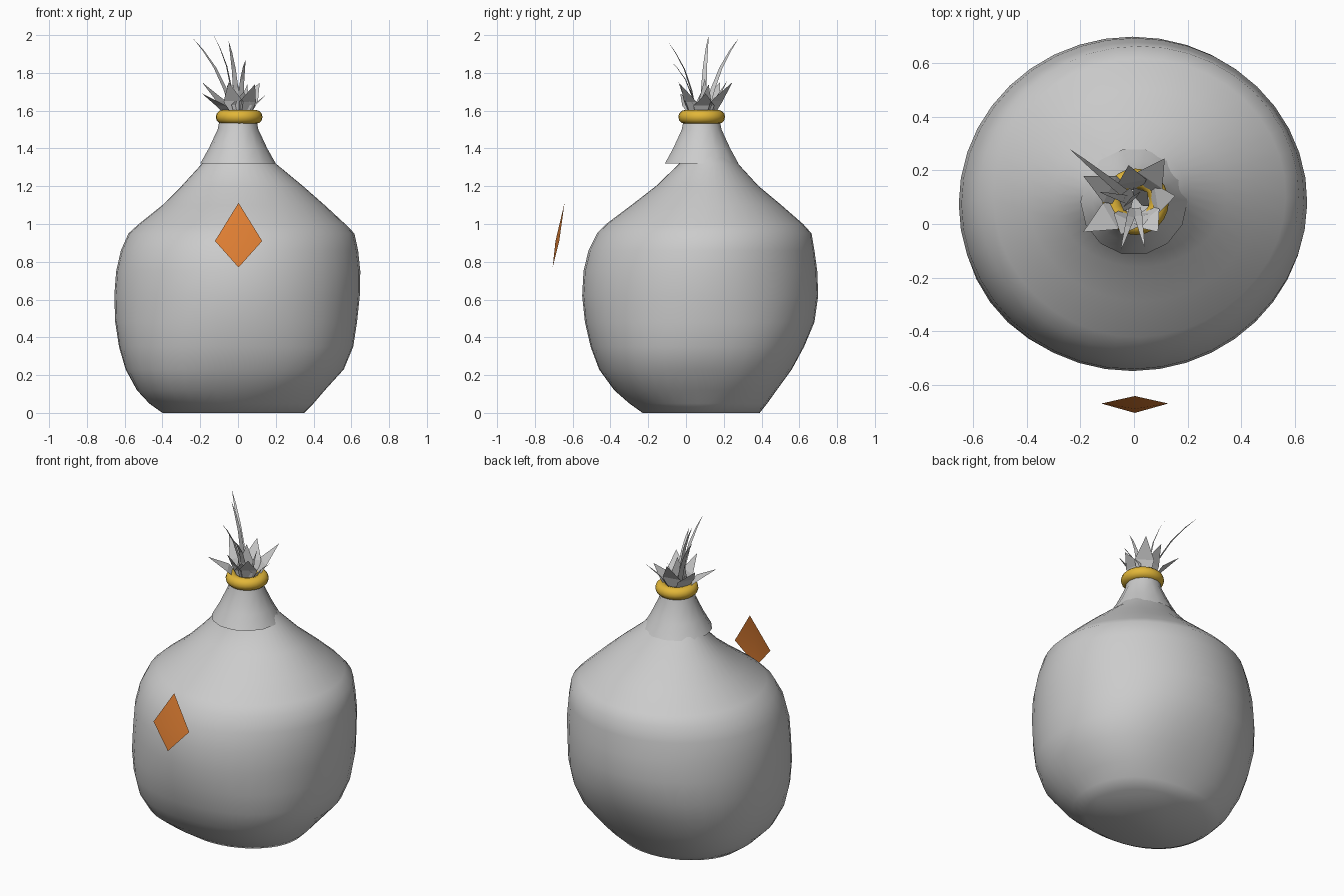
import bpy, bmesh, math
from mathutils import Vector

if "Cube" in bpy.data.objects:
    bpy.data.objects.remove(bpy.data.objects["Cube"])


def material(name, rgb):
    m = bpy.data.materials.new(name)
    m.diffuse_color = (*rgb, 1)
    m.use_nodes = True
    m.node_tree.nodes["Principled BSDF"].inputs["Base Color"].default_value = m.diffuse_color
    return m


GREY = material("cloth grey", (0.60, 0.60, 0.60))
GOLD = material("gold", (0.76, 0.47, 0.04))
ORANGE = material("orange", (0.77, 0.22, 0.035))


def make(name, verts, faces, mat, angle=None):
    me = bpy.data.meshes.new(name)
    me.from_pydata(verts, [], faces)
    me.materials.append(mat)
    ob = bpy.data.objects.new(name, me)
    bpy.context.collection.objects.link(ob)
    if angle:
        bpy.ops.object.select_all(action='DESELECT')
        ob.select_set(True)
        bpy.context.view_layer.objects.active = ob
        bpy.ops.object.shade_smooth_by_angle(angle=math.radians(angle))
    return ob


def loft(name, rings, n, mat, cap=False, angle=45, shape=None):
    """Rings are (z, xmin, xmax, ymin, ymax) ellipses joined bottom to top."""
    verts, faces = [], []
    for z, x0, x1, y0, y1 in rings:
        for i in range(n):
            a = 2 * math.pi * i / n
            k = shape(a, z) if shape else 1
            verts.append(((x0 + x1) / 2 + k * (x1 - x0) / 2 * math.cos(a),
                          (y0 + y1) / 2 + k * (y1 - y0) / 2 * math.sin(a), z))
    for r in range(len(rings) - 1):
        for i in range(n):
            j = (i + 1) % n
            faces.append((r * n + i, r * n + j, r * n + n + j, r * n + n + i))
    if cap:
        faces.append(tuple(reversed(range(n))))
    return make(name, verts, faces, mat, angle)


# Lopsided sack body: squarish and full low down, slimmer at the upper front right
def sag(a, z):
    s = math.sin(2 * a)
    low = min(1, z / 0.08) * max(0, 1 - max(0, z - 0.12) / 0.5)
    high = max(0, 1 - abs(z - 0.9) / 0.3)
    front_right = max(0, math.cos(a + math.pi / 4)) ** 4
    return 1 + low * s * s * (0.08 if s > 0 else 0.05) - 0.03 * high * front_right


loft("sack_body", [
    (0.00, -0.40, 0.35, -0.23, 0.39),
    (0.05, -0.47, 0.40, -0.30, 0.43),
    (0.12, -0.535, 0.46, -0.38, 0.48),
    (0.23, -0.595, 0.56, -0.46, 0.56),
    (0.35, -0.63, 0.61, -0.505, 0.625),
    (0.48, -0.65, 0.63, -0.535, 0.68),
    (0.62, -0.655, 0.645, -0.55, 0.70),
    (0.75, -0.645, 0.65, -0.545, 0.695),
    (0.86, -0.62, 0.64, -0.52, 0.68),
    (0.95, -0.58, 0.62, -0.475, 0.665),
    (1.00, -0.525, 0.57, -0.425, 0.62),
    (1.10, -0.40, 0.46, -0.29, 0.505),
    (1.20, -0.30, 0.345, -0.16, 0.385),
    (1.32, -0.19, 0.20, -0.035, 0.275),
    (1.42, -0.12, 0.12, -0.01, 0.19)], 40, GREY, cap=True, angle=80, shape=sag)

# Flared neck whose hem overhangs the body
NY = 0.083
loft("neck", [(z, -r, r, NY - r, NY + r) for z, r in
              ((1.32, 0.20), (1.40, 0.155), (1.50, 0.108), (1.58, 0.092))],
     14, GREY)

# Gold ring tie
bpy.ops.mesh.primitive_torus_add(major_radius=0.087, minor_radius=0.037,
                                 major_segments=24, minor_segments=12,
                                 location=(0.006, NY, 1.567))
ring = bpy.context.object
ring.name = "neck_ring"
ring.data.materials.append(GOLD)
bpy.ops.object.shade_smooth_by_angle(angle=math.radians(60))

# Thin diamond badge in front, bowed slightly along its middle
make("diamond_badge",
     [(0.003, -0.643, 1.112), (-0.122, -0.671, 0.91), (0.003, -0.706, 0.77),
      (0.128, -0.671, 0.91), (0.003, -0.691, 0.91)],
     [(0, 1, 4), (1, 2, 4), (2, 3, 4), (3, 0, 4)], ORANGE, 60)


# Tuft leaves: pointed strips that bow upwards and lean outwards, facing inwards
def leaf(name, tip, width, base_r, bow, steps):
    axis = Vector((0.005, NY, 0))
    tip = Vector(tip)
    out = tip - axis
    out.z = 0
    out.normalize()
    side = Vector((-out.y, out.x, 0))
    base = axis + out * base_r + Vector((0, 0, 1.56))
    verts, faces = [], []
    for t, w in steps:
        p = base.lerp(tip, t) + (Vector((0, 0, 1)) - out * 0.6) * bow * math.sin(math.pi * t)
        verts += [p - side * width * w, p + side * width * w]
    verts.append(tip)
    n = len(steps)
    for i in range(n - 1):
        faces.append((2 * i, 2 * i + 2, 2 * i + 3, 2 * i + 1))
    faces.append((2 * n - 1, 2 * n - 2, 2 * n))
    return make(name, verts, faces, GREY)


BROAD = [(0, 0.6), (0.4, 1)]
BLADE = [(0, 1), (0.3, 0.95), (0.55, 0.7), (0.8, 0.4)]

short_tips = [(-0.19, 0.18, 1.75), (-0.19, -0.03, 1.69), (0.155, 0.105, 1.69),
              (0.115, 0.245, 1.75), (0.09, -0.03, 1.74), (-0.02, 0.22, 1.76),
              (-0.05, -0.04, 1.75), (0.03, -0.01, 1.70)]
for i, tip in enumerate(short_tips):
    leaf(f"short_leaf_{i + 1}", tip, 0.056, 0.045, 0.015, BROAD)
# Upright leaves in the middle
for i, tip in enumerate([(-0.01, 0.10, 1.77), (0.05, 0.12, 1.74), (-0.06, 0.10, 1.74)]):
    leaf(f"inner_leaf_{i + 1}", tip, 0.045, 0.01, 0.0, BROAD)
# Long thin blades
for i, tip in enumerate([(-0.24, 0.28, 1.985), (-0.13, 0.12, 2.0),
                         (-0.05, -0.10, 1.97), (0.04, -0.09, 1.87)]):
    leaf(f"long_blade_{i + 1}", tip, 0.016, 0.025, 0.035, BLADE)
